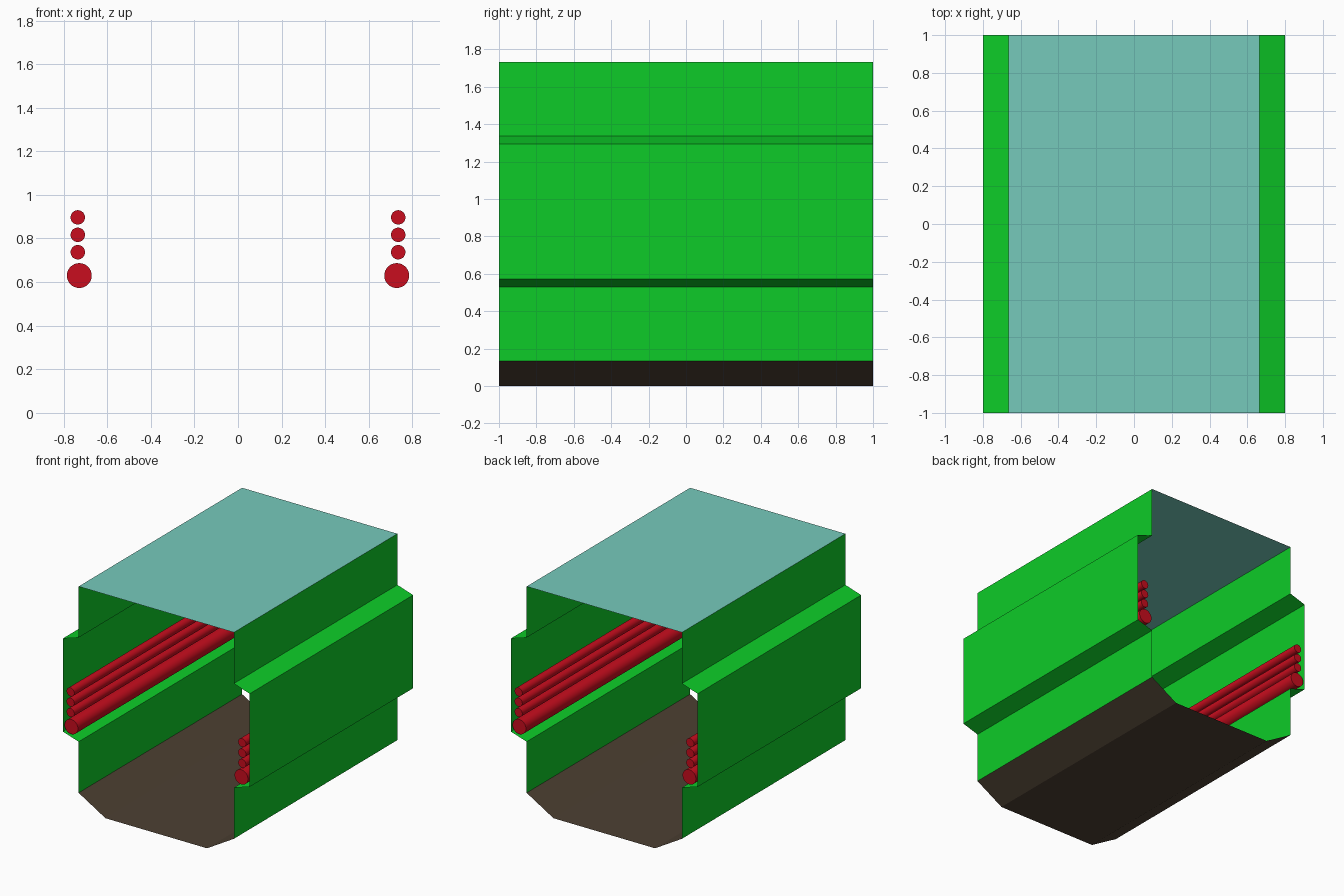
import bpy
import bmesh
from mathutils import Matrix

if "Cube" in bpy.data.objects:
    bpy.data.objects.remove(bpy.data.objects["Cube"])


def material(name, rgb):
    m = bpy.data.materials.new(name)
    m.diffuse_color = (*rgb, 1)
    m.use_nodes = True
    m.node_tree.nodes["Principled BSDF"].inputs["Base Color"].default_value = m.diffuse_color
    return m


GREEN = material("green_wall", (0.004, 0.60, 0.021))
TEAL = material("teal_ceiling", (0.18, 0.59, 0.50))
BROWN = material("brown_floor", (0.075, 0.052, 0.033))
RED = material("red_pipe", (0.58, 0.004, 0.013))


def add_object(name, bm, mat):
    mesh = bpy.data.meshes.new(name)
    bm.to_mesh(mesh)
    bm.free()
    mesh.materials.append(mat)
    obj = bpy.data.objects.new(name, mesh)
    bpy.context.collection.objects.link(obj)
    return obj


def panel(name, profile, mat):
    """Open x-z profile swept along the full corridor length."""
    bm = bmesh.new()
    rows = [(bm.verts.new((x, -1, z)), bm.verts.new((x, 1, z))) for x, z in profile]
    for (a, b), (c, d) in zip(rows, rows[1:]):
        bm.faces.new((a, b, d, c))
    return add_object(name, bm, mat)


def pipe(name, x, z, radius):
    bm = bmesh.new()
    place = Matrix.Translation((x, 0, z)) @ Matrix.Rotation(1.5707963, 4, 'X')
    bmesh.ops.create_cone(bm, cap_ends=True, segments=32, radius1=radius,
                          radius2=radius, depth=2, matrix=place)
    for f in bm.faces:
        f.smooth = len(f.verts) == 4
    for e in bm.edges:
        e.smooth = all(f.smooth for f in e.link_faces)
    add_object(name, bm, RED)


W = 0.665  # inner half width

# Ceiling and chamfered floor
panel("ceiling", [(-W, 1.733), (W, 1.733)], TEAL)
panel("floor", [(W, 0.135), (0.435, 0), (-0.435, 0), (-W, 0.135)], BROWN)

# Side walls with a recessed bay, each carrying pipes
wall = [(W, 1.733), (W, 1.337), (0.8, 1.294), (0.8, 0.573), (W, 0.531), (W, 0.135)]
for side, s in (("left", -1), ("right", 1)):
    pts = [(s * x, z) for x, z in wall]
    panel(side + "_wall", pts if s > 0 else pts[::-1], GREEN)
    pipe(side + "_large_pipe", s * 0.728, 0.63, 0.057)
    for i in range(3):
        pipe(f"{side}_small_pipe_{i + 1}", s * 0.735, 0.737 + 0.08 * i, 0.033)
